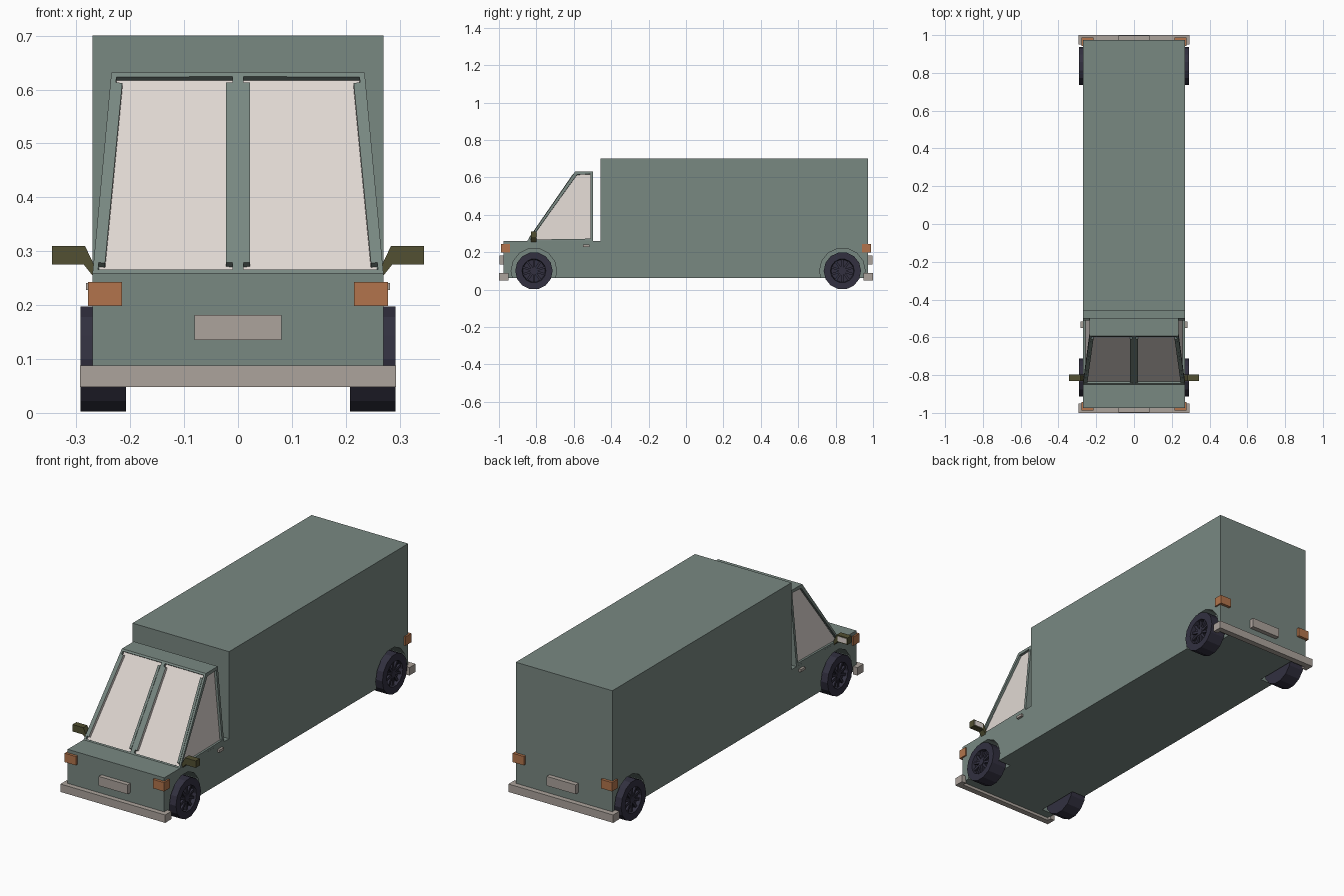
import bpy, bmesh, math
from mathutils import Matrix, Vector

if "Cube" in bpy.data.objects:
    bpy.data.objects.remove(bpy.data.objects["Cube"])


def material(name, r, g, b):
    m = bpy.data.materials.new(name)
    m.diffuse_color = (r, g, b, 1)
    m.use_nodes = True
    m.node_tree.nodes["Principled BSDF"].inputs["Base Color"].default_value = m.diffuse_color
    return m


GREEN = material("grey green paint", .190, .246, .222)
GLASS = material("pale glass", .740, .680, .645)
ORANGE = material("orange lamp", .445, .175, .072)
OLIVE = material("olive mirror", .084, .080, .032)
RUBBER = material("dark wheel", .032, .030, .051)
BEIGE = material("beige trim", .413, .366, .332)


def finish(name, bm, *mats):
    bmesh.ops.recalc_face_normals(bm, faces=bm.faces)
    me = bpy.data.meshes.new(name)
    bm.to_mesh(me)
    bm.free()
    for m in mats:
        me.materials.append(m)
    ob = bpy.data.objects.new(name, me)
    bpy.context.collection.objects.link(ob)
    return ob


def add_box(bm, lo, hi):
    lo, hi = Vector(lo), Vector(hi)
    mat = Matrix.Translation((lo + hi) / 2) @ Matrix.Diagonal((*(hi - lo), 1))
    bmesh.ops.create_cube(bm, size=1, matrix=mat)


def boxes(name, mat, *pairs):
    bm = bmesh.new()
    for lo, hi in pairs:
        add_box(bm, [min(a, b) for a, b in zip(lo, hi)], [max(a, b) for a, b in zip(lo, hi)])
    return finish(name, bm, mat)


def add_prism(bm, points, offset):
    face = bm.faces.new([bm.verts.new(p) for p in points])
    ret = bmesh.ops.extrude_face_region(bm, geom=[face])
    verts = [v for v in ret["geom"] if isinstance(v, bmesh.types.BMVert)]
    bmesh.ops.translate(bm, verts=verts, vec=offset)
    if not face.is_valid or len(face.link_faces if hasattr(face, "link_faces") else [1]) == 0:
        bm.faces.new([v for v in bm.verts][:len(points)])


def cylinder_x(bm, x0, x1, y, z, r, n):
    mat = Matrix.Translation(((x0 + x1) / 2, y, z)) @ Matrix.Rotation(math.pi / 2, 4, 'Y')
    bmesh.ops.create_cone(bm, cap_ends=True, segments=n, radius1=r, radius2=r,
                          depth=abs(x1 - x0), matrix=mat)


AXLES = {"front": -.813, "rear": .836}

# lower body and cargo box in one side profile
bm = bmesh.new()
profile = [(-.975, .062), (-.975, .26), (-.457, .26), (-.457, .70), (.974, .70), (.974, .062)]
add_prism(bm, [(-.27, y, z) for y, z in profile], (.54, 0, 0))
body = finish("body_and_cargo_box", bm, GREEN)

# wheel wells cut from the body
for y in AXLES.values():
    for s in (-1, 1):
        bm = bmesh.new()
        cylinder_x(bm, s * .197, s * .35, y, .10, .122, 14)
        cutter = finish("wheel_well_cutter", bm, GREEN)
        cutter.hide_render = True
        mod = body.modifiers.new("well", 'BOOLEAN')
        mod.operation, mod.solver, mod.object = 'DIFFERENCE', 'EXACT', cutter
        bpy.context.view_layer.objects.active = body
        bpy.ops.object.modifier_apply(modifier=mod.name)
        bpy.data.objects.remove(cutter)

# tapered cab: side profile at left, middle and right
bm = bmesh.new()
cab = [(-.85, .258, .27), (-.592, .632, .235), (-.497, .632, .235), (-.497, .258, .27)]
rows = [[bm.verts.new((s * w, y, z)) for y, z, w in cab] for s in (-1, 0, 1)]
for a, b in zip(rows, rows[1:]):
    for i in range(4):
        j = (i + 1) % 4
        bm.faces.new((a[i], a[j], b[j], b[i]))
bm.faces.new(rows[0])
bm.faces.new(rows[2])
bmesh.ops.recalc_face_normals(bm, faces=bm.faces)
# recessed windscreen halves and side windows
for test, border in ((lambda n: n.y < -.5, .014), (lambda n: abs(n.x) > .5, .02)):
    panes = [f for f in bm.faces if test(f.normal)]
    bmesh.ops.inset_individual(bm, faces=panes, thickness=border, depth=0)
    bmesh.ops.inset_individual(bm, faces=panes, thickness=.0003, depth=-.012)
    for f in panes:
        f.material_index = 1
finish("cab", bm, GREEN, GLASS)

# wheels with recessed hub and spokes
for axle, y in AXLES.items():
    for side, s in (("left", -1), ("right", 1)):
        bm = bmesh.new()
        cylinder_x(bm, s * .208, s * .292, y, .10, .10, 14)
        bm.normal_update()
        cap = [f for f in bm.faces if f.normal.x * s > .9]
        bmesh.ops.inset_individual(bm, faces=cap, thickness=.036, depth=0)
        bmesh.ops.inset_individual(bm, faces=cap, thickness=.004, depth=-.02)
        cylinder_x(bm, s * .26, s * .286, y, .10, .018, 10)
        for k in range(5):
            rot = Matrix.Translation((s * .276, y, .10)) @ Matrix.Rotation(k * math.pi / 5, 4, 'X')
            bmesh.ops.create_cube(bm, size=1, matrix=rot @ Matrix.Diagonal((.014, .012, .124, 1)))
        finish(f"{axle}_{side}_wheel", bm, RUBBER)

# bumpers, number plates and corner lamps at both ends
for end, e in (("front", -1), ("rear", 1)):
    boxes(end + "_bumper", BEIGE,
          ((-.293, e * .97, .048), (.293, e, .088)),
          *[((s * .268, e * .95, .048), (s * .293, e * .97, .088)) for s in (-1, 1)])
    boxes(end + "_plate", BEIGE, ((-.081, e * .97, .135), (.081, e * .997, .182)))
    for side, s in (("left", -1), ("right", 1)):
        boxes(f"{end}_{side}_lamp", ORANGE,
              ((s * .215, e * .97, .198), (s * .278, e * .988, .243)),
              ((s * .265, e * .942, .198), (s * .278, e * .97, .243)))

# door handles and mirrors
for side, s in (("left", -1), ("right", 1)):
    boxes(side + "_door_handle", BEIGE, ((s * .265, -.55, .228), (s * .282, -.515, .241)))
    bm = bmesh.new()
    shape = [(.266, .25), (.286, .275), (.345, .275), (.345, .31), (.284, .31), (.266, .272)]
    add_prism(bm, [(s * x, -.83, z) for x, z in shape], (0, .032, 0))
    finish(side + "_mirror", bm, OLIVE)
    boxes(side + "_mirror_glass", GLASS, ((s * .29, -.80, .28), (s * .34, -.796, .305)))
